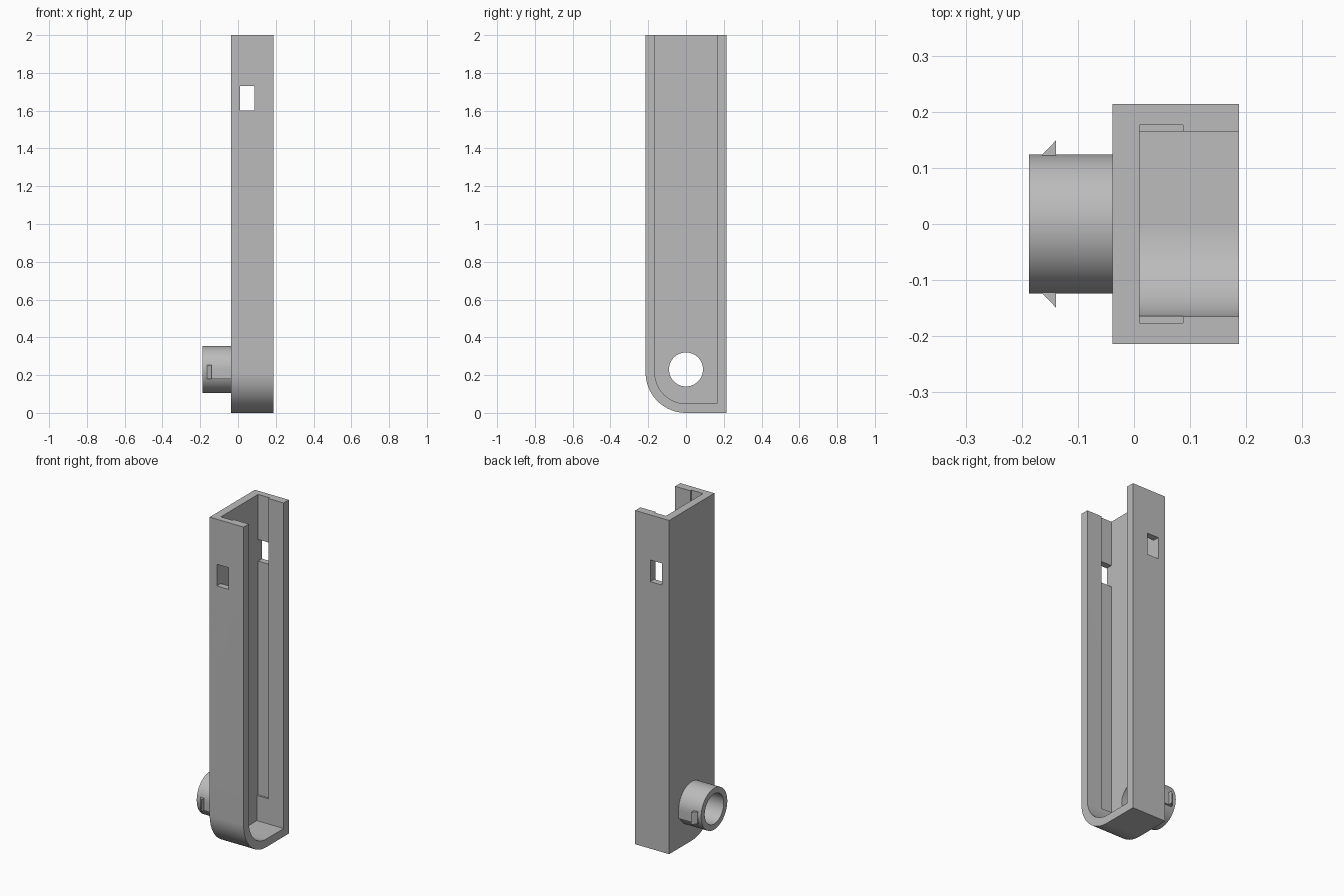
import bpy, bmesh, math
from mathutils import Matrix, Vector

cube = bpy.data.objects.get("Cube")
if cube:
    bpy.data.objects.remove(cube, do_unlink=True)

# Main dimensions
X_BACK, X_FLOOR, X_OPEN, X_PEG = -0.038, 0.01, 0.187, -0.187
HALF, WALL, TOP = 0.214, 0.049, 2.0
PEG_Z, PEG_R, BORE_R = 0.23, 0.124, 0.09

grey = bpy.data.materials.new("plain grey")
grey.use_nodes = True
grey.diffuse_color = (0.5, 0.5, 0.5, 1)
grey.node_tree.nodes["Principled BSDF"].inputs["Base Color"].default_value = (0.5, 0.5, 0.5, 1)


def make(name, bm):
    bmesh.ops.recalc_face_normals(bm, faces=bm.faces)
    mesh = bpy.data.meshes.new(name)
    bm.to_mesh(mesh)
    bm.free()
    mesh.materials.append(grey)
    ob = bpy.data.objects.new(name, mesh)
    bpy.context.collection.objects.link(ob)
    return ob


def prism(name, points, push):
    """Extrude a flat outline along a vector."""
    bm = bmesh.new()
    face = bm.faces.new([bm.verts.new(p) for p in points])
    ext = bmesh.ops.extrude_face_region(bm, geom=[face])
    moved = [g for g in ext["geom"] if isinstance(g, bmesh.types.BMVert)]
    bmesh.ops.translate(bm, verts=moved, vec=Vector(push))
    return make(name, bm)


def box(name, x0, x1, y0, y1, z0, z1):
    return prism(name, [(x0, y0, z0), (x1, y0, z0), (x1, y1, z0), (x0, y1, z0)], (0, 0, z1 - z0))


def rod(name, radius, x0, x1):
    bm = bmesh.new()
    place = Matrix.Translation(((x0 + x1) / 2, 0, PEG_Z)) @ Matrix.Rotation(math.pi / 2, 4, "Y")
    bmesh.ops.create_cone(bm, cap_ends=True, segments=64, radius1=radius, radius2=radius,
                          depth=x1 - x0, matrix=place)
    return make(name, bm)


def channel_outline(x, inset, top):
    """Tall outline with one rounded lower front corner."""
    r = HALF - inset
    pts = [(x, r, top), (x, -r, top)]
    for i in range(25):
        a = math.pi + i / 24 * math.pi / 2
        pts.append((x, r * math.cos(a), HALF + r * math.sin(a)))
    return pts + [(x, r, inset)]


def boolean(target, tool, operation="DIFFERENCE"):
    mod = target.modifiers.new(tool.name, "BOOLEAN")
    mod.operation, mod.solver, mod.object = operation, "EXACT", tool
    bpy.context.view_layer.objects.active = target
    bpy.ops.object.modifier_apply(modifier=mod.name)
    bpy.data.objects.remove(tool, do_unlink=True)


def smooth(ob):
    bpy.ops.object.select_all(action="DESELECT")
    ob.select_set(True)
    bpy.context.view_layer.objects.active = ob
    bpy.ops.object.shade_smooth_by_angle(angle=math.radians(30))


# Channel body, hollowed from the open side
channel = prism("channel_body", channel_outline(X_BACK, 0, TOP), (X_OPEN - X_BACK, 0, 0))
boolean(channel, prism("hollow", channel_outline(X_FLOOR, WALL, TOP + 0.2), (0.4, 0, 0)))

# Shallow grooves along both inner walls, and a window through each wall
boolean(channel, box("grooves", X_FLOOR, 0.087, -0.176, 0.176, 0.2, TOP + 0.1))
boolean(channel, box("windows", X_FLOOR, 0.087, -0.4, 0.4, 1.6, 1.73))
boolean(channel, rod("bore", BORE_R, X_BACK - 0.1, X_FLOOR + 0.1))
smooth(channel)

# Hollow peg with a flat rib and a wedge-shaped catch on each side
peg = rod("hollow_peg", PEG_R, X_PEG, X_BACK)
for side in (-1, 1):
    y0, y1 = sorted((side * 0.1, side * PEG_R))
    boolean(peg, box("rib", -0.14, X_BACK, y0, y1, 0.18, PEG_Z), "UNION")
    wedge = [(-0.19 + 0.026, side * 0.1), (-0.164, side * 0.123), (-0.139, side * 0.149), (-0.139, side * 0.1)]
    boolean(peg, prism("catch", [(x, y, 0.18) for x, y in wedge], (0, 0, 0.074)), "UNION")
boolean(peg, rod("peg_bore", BORE_R, X_PEG - 0.1, X_BACK + 0.1))
smooth(peg)
